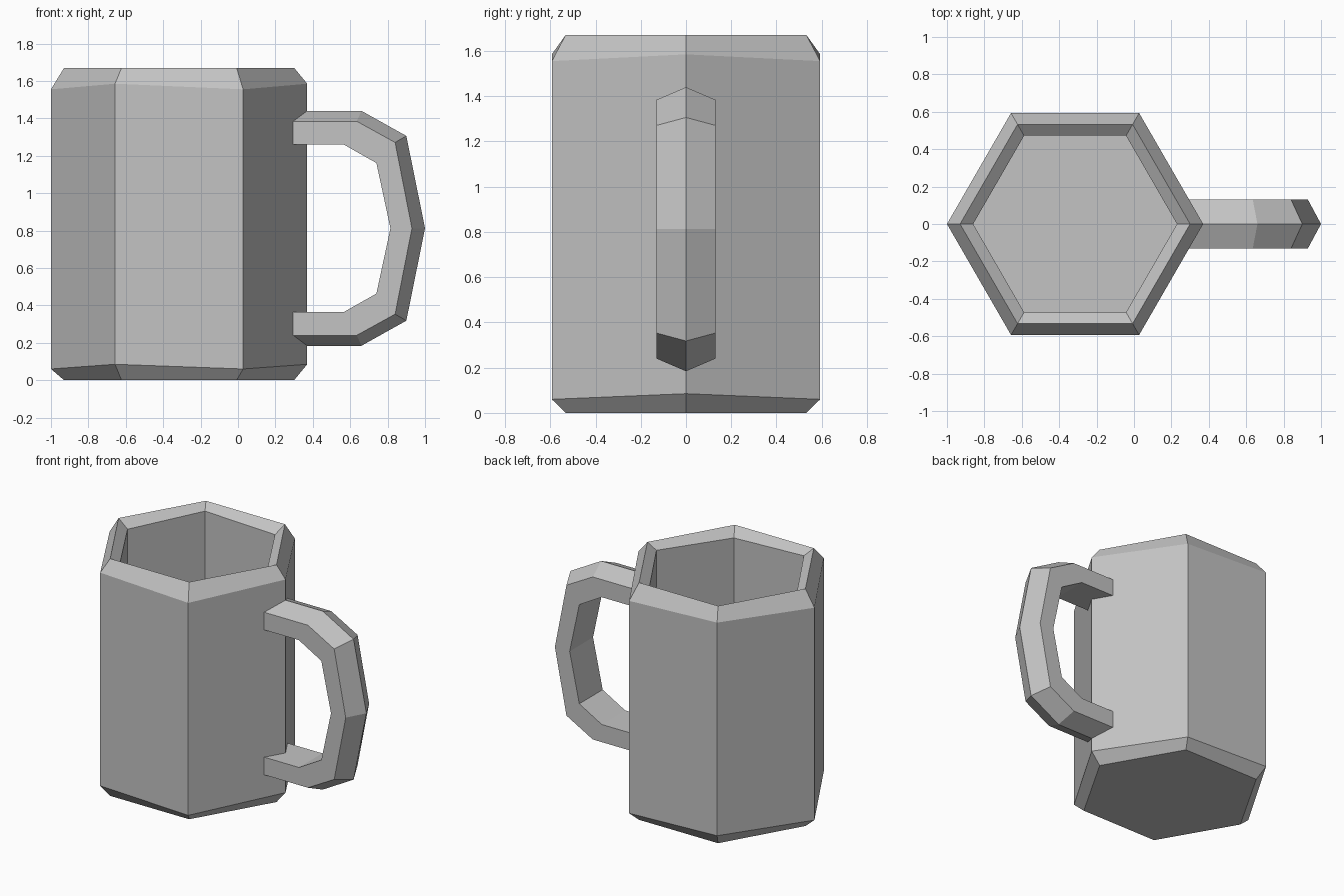
import bpy
import bmesh
from math import sin, cos, pi

cube = bpy.data.objects.get("Cube")
if cube:
    bpy.data.objects.remove(cube, do_unlink=True)

# Single flat colour
grey = bpy.data.materials.new("plain_grey")
grey.use_nodes = True
grey.diffuse_color = (0.55, 0.55, 0.55, 1)
grey.node_tree.nodes["Principled BSDF"].inputs["Base Color"].default_value = grey.diffuse_color


def skin(name, loops):
    """Join successive closed loops with quads and cap both ends."""
    bm = bmesh.new()
    rings = [[bm.verts.new(p) for p in loop] for loop in loops]
    for a, b in zip(rings, rings[1:]):
        for i in range(len(a)):
            j = (i + 1) % len(a)
            bm.faces.new((a[i], a[j], b[j], b[i]))
    bm.faces.new(rings[0])
    bm.faces.new(rings[-1])
    bmesh.ops.recalc_face_normals(bm, faces=bm.faces)
    mesh = bpy.data.meshes.new(name)
    bm.to_mesh(mesh)
    bm.free()
    mesh.materials.append(grey)
    obj = bpy.data.objects.new(name, mesh)
    bpy.context.collection.objects.link(obj)
    return obj


# Hexagonal cup; bevel heights alternate from corner to corner
CENTRE_X, HEIGHT = -0.315, 1.67


def hexagon(radius, z_even, z_odd):
    return [(CENTRE_X + radius * cos(i * pi / 3), radius * sin(i * pi / 3),
             z_odd if i % 2 else z_even) for i in range(6)]


OUTER, RIM, INNER = 0.685, 0.615, 0.545
skin("cup", [
    hexagon(RIM, 0, 0),
    hexagon(OUTER, 0.085, 0.06),
    hexagon(OUTER, HEIGHT - 0.085, HEIGHT - 0.115),
    hexagon(RIM, HEIGHT, HEIGHT),
    hexagon(INNER, HEIGHT - 0.04, HEIGHT - 0.06),
    hexagon(INNER, 0.1, 0.1),
])

# Handle: five-sided section with an outer ridge and a flat inside
MID_Z, HALF_WIDTH = 0.812, 0.13
ridge = [(0.295, 0.628), (0.66, 0.628), (0.90, 0.494), (1.0, 0)]
side = [(0.295, 0.572), (0.635, 0.572), (0.84, 0.459), (0.93, 0)]
inside = [(0.295, 0.448), (0.565, 0.448), (0.74, 0.349), (0.815, 0)]


def section(r, s, n, flip):
    w = HALF_WIDTH
    points = ((r, 0), (s, w), (n, w), (n, -w), (s, -w))
    return [(p[0], y, MID_Z + flip * p[1]) for p, y in points]


stations = list(zip(ridge, side, inside))
upper = [section(*s, 1) for s in stations]
lower = [section(*s, -1) for s in reversed(stations[:-1])]
skin("handle", upper + lower)
